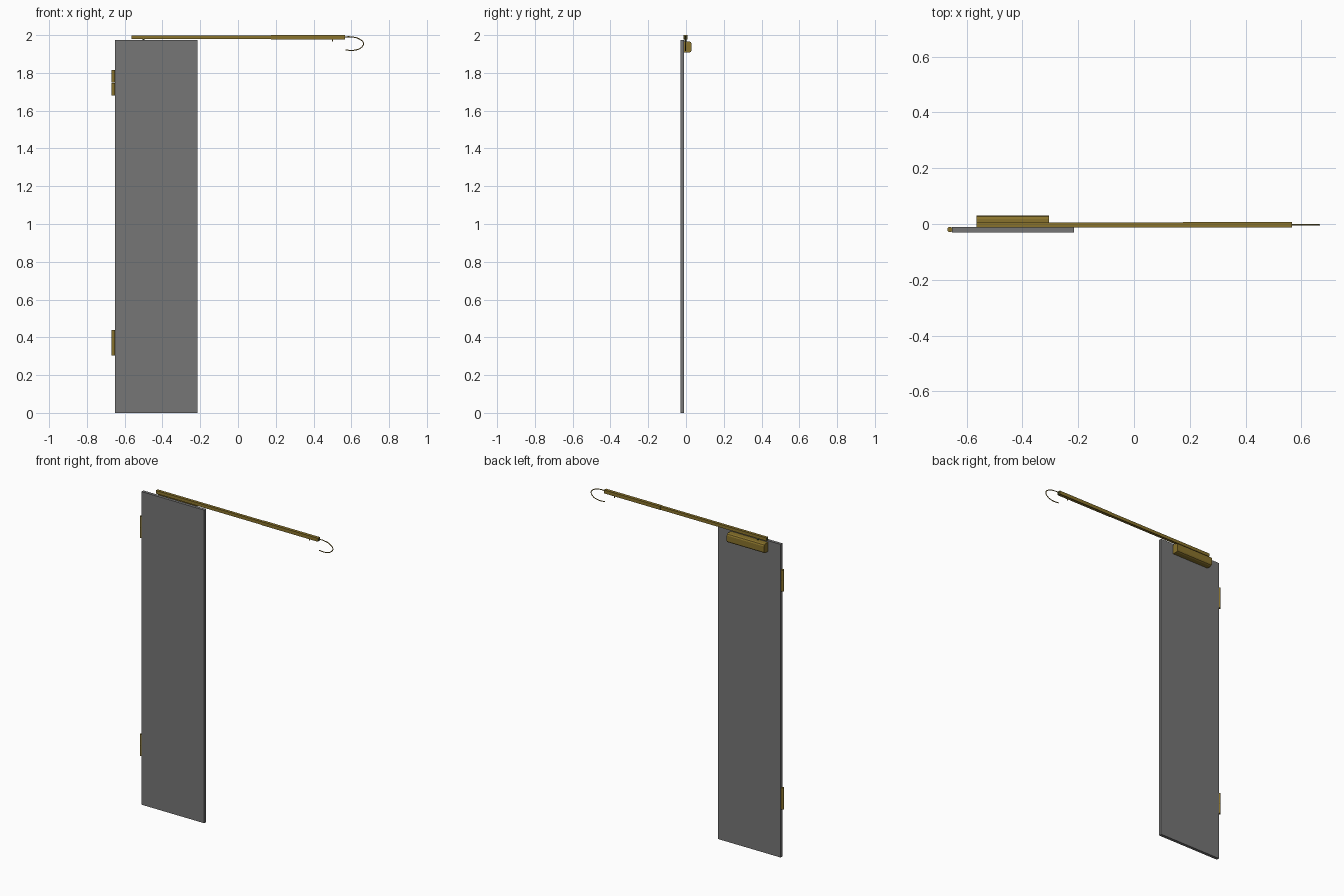
import bpy, math

if "Cube" in bpy.data.objects:
    bpy.data.objects.remove(bpy.data.objects["Cube"])


def material(name, rgba):
    m = bpy.data.materials.new(name)
    m.diffuse_color = rgba
    m.use_nodes = True
    m.node_tree.nodes["Principled BSDF"].inputs["Base Color"].default_value = m.diffuse_color
    return m


BRASS = material("brass", (0.25, 0.17, 0.025, 1))
DARK = material("dark_green", (0.03, 0.09, 0.05, 1))
GLASS = material("grey_glass", (0.18, 0.18, 0.18, 0.8))


def extrude_x(name, profile, x0, x1, mat):
    """Extrude a closed (y, z) outline along x."""
    n = len(profile)
    verts = [(x, y, z) for x in (x0, x1) for y, z in profile]
    faces = [(i, (i + 1) % n, n + (i + 1) % n, n + i) for i in range(n)]
    faces += [tuple(reversed(range(n))), tuple(range(n, 2 * n))]
    me = bpy.data.meshes.new(name)
    me.from_pydata(verts, [], faces)
    ob = bpy.data.objects.new(name, me)
    bpy.context.collection.objects.link(ob)
    me.materials.append(mat)
    bpy.context.view_layer.objects.active = ob
    bpy.ops.object.select_all(action='DESELECT')
    ob.select_set(True)
    bpy.ops.object.mode_set(mode='EDIT')
    bpy.ops.mesh.select_all(action='SELECT')
    bpy.ops.mesh.normals_make_consistent(inside=False)
    bpy.ops.object.mode_set(mode='OBJECT')
    return ob


def rect(y0, y1, z0, z1):
    return [(y0, z0), (y1, z0), (y1, z1), (y0, z1)]


def channel(y0, y1, z0, z1, t, lip):
    """C-shaped track section, open underneath."""
    return [(y0, z0), (y0 + lip, z0), (y0 + lip, z0 + t), (y0 + t, z0 + t),
            (y0 + t, z1 - t), (y1 - t, z1 - t), (y1 - t, z0 + t),
            (y1 - lip, z0 + t), (y1 - lip, z0), (y1, z0), (y1, z1), (y0, z1)]


def cylinder(name, x, y, z0, z1, r, mat):
    bpy.ops.mesh.primitive_cylinder_add(vertices=20, radius=r, depth=z1 - z0,
                                        location=(x, y, (z0 + z1) / 2))
    ob = bpy.context.object
    ob.name = name
    ob.data.materials.append(mat)
    bpy.ops.object.shade_smooth_by_angle(angle=math.radians(40))
    return ob


# Door panel
extrude_x("door_panel", rect(-0.030, -0.011, 0, 1.975), -0.652, -0.215, GLASS)

# Hinges: two knuckles each on the left edge
for label, z in (("lower", 0.305), ("upper", 1.68)):
    cylinder(label + "_hinge_bottom_knuckle", -0.660, -0.020, z, z + 0.067, 0.0095, BRASS)
    cylinder(label + "_hinge_top_knuckle", -0.660, -0.020, z + 0.068, z + 0.135, 0.0095, BRASS)

# Overhead track in two sections
extrude_x("track_long", channel(-0.012, 0.006, 1.979, 1.999, 0.003, 0.006),
          -0.565, 0.175, BRASS)
extrude_x("track_short", channel(-0.013, 0.007, 1.978, 2.0, 0.003, 0.006),
          0.175, 0.567, BRASS)

# Closer housing with chamfered back edges
extrude_x("closer_housing",
          [(-0.011, 1.908), (0.018, 1.908), (0.026, 1.912), (0.030, 1.920),
           (0.030, 1.954), (0.026, 1.962), (0.018, 1.966), (-0.011, 1.966)],
          -0.565, -0.305, BRASS)

# Spindle, stop pin and end plugs
cylinder("closer_spindle", -0.50, -0.003, 1.964, 1.990, 0.005, DARK)
cylinder("stop_pin", 0.50, -0.003, 1.965, 1.990, 0.003, BRASS)
for label, x0, x1 in (("left", -0.563, -0.553), ("right", 0.555, 0.566)):
    extrude_x(label + "_track_plug", rect(-0.009, 0.003, 1.982, 1.996), x0, x1, DARK)

# Hook at the end of the track
cu = bpy.data.curves.new("hook", 'CURVE')
cu.dimensions = '3D'
cu.bevel_depth = 0.0027
cu.bevel_resolution = 2
cu.use_fill_caps = True
sp = cu.splines.new('BEZIER')
pts = [(0.56, 1.991), (0.605, 1.990), (0.641, 1.980), (0.664, 1.957),
       (0.652, 1.934), (0.615, 1.920), (0.568, 1.921)]
sp.bezier_points.add(len(pts) - 1)
for p, (x, z) in zip(sp.bezier_points, pts):
    p.co = (x, -0.003, z)
    p.handle_left_type = p.handle_right_type = 'AUTO'
hook = bpy.data.objects.new("hook", cu)
bpy.context.collection.objects.link(hook)
cu.materials.append(BRASS)
